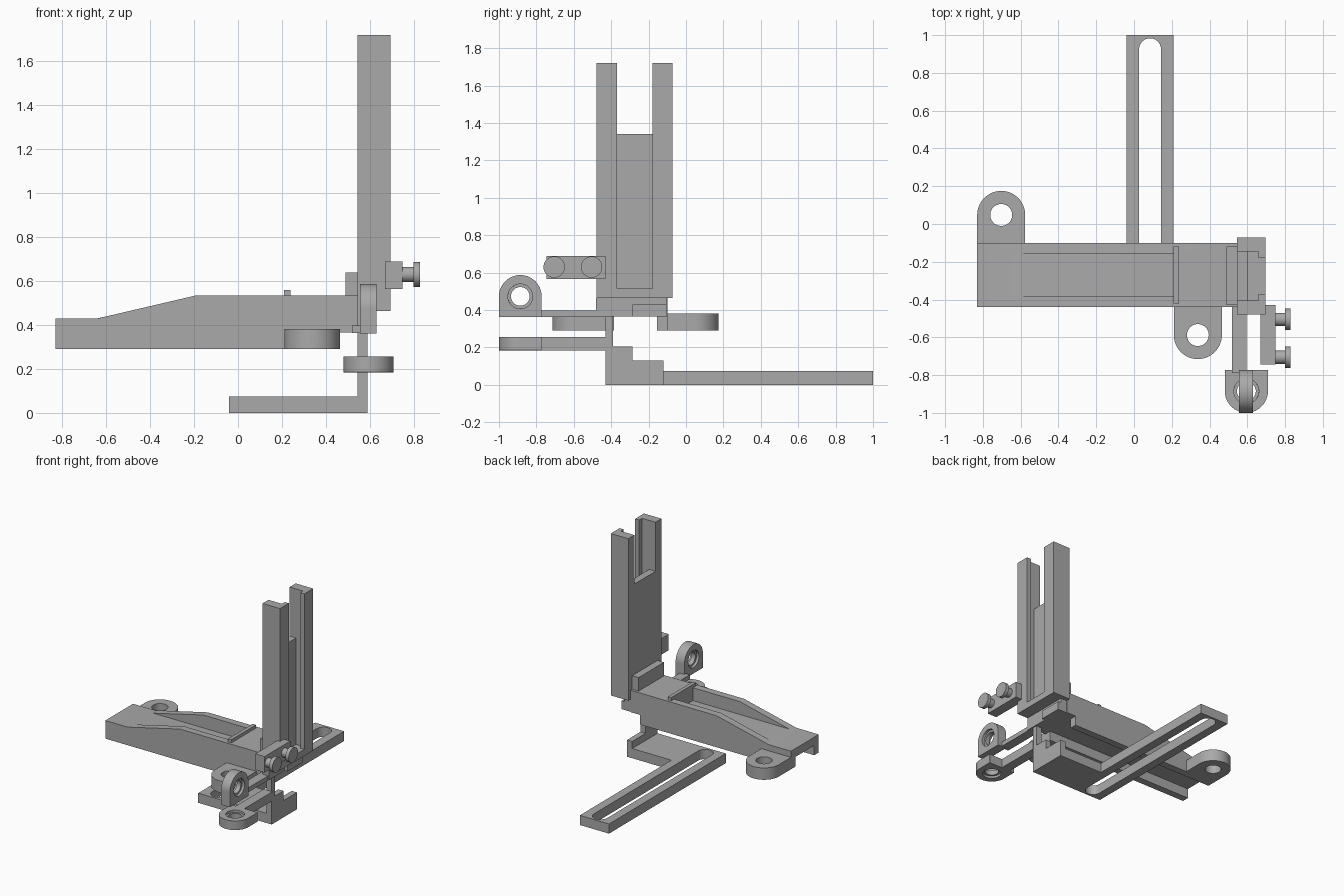
import bpy, bmesh, math

cube = bpy.data.objects.get("Cube")
if cube:
    bpy.data.objects.remove(cube, do_unlink=True)

grey = bpy.data.materials.new("plain grey")
grey.use_nodes = True
COLOUR = (0.4, 0.4, 0.4, 1)
grey.diffuse_color = COLOUR
grey.node_tree.nodes["Principled BSDF"].inputs["Base Color"].default_value = COLOUR

AXES = {
    "XY": lambda a, b, c: (a, b, c),
    "XZ": lambda a, b, c: (a, c, b),
    "YZ": lambda a, b, c: (c, a, b),
}


def plate(name, loops, low, high, plane="XY", bevel=0):
    """Extrude closed outlines (first is the rim, the others are holes)."""
    curve = bpy.data.curves.new(name, "CURVE")
    curve.dimensions = "2D"
    curve.fill_mode = "BOTH"
    curve.extrude = (high - low) / 2
    for loop in loops:
        spline = curve.splines.new("POLY")
        spline.points.add(len(loop) - 1)
        for point, (a, b) in zip(spline.points, loop):
            point.co = (a, b, 0, 1)
        spline.use_cyclic_u = True
    temp = bpy.data.objects.new(name + " outline", curve)
    bpy.context.scene.collection.objects.link(temp)
    depsgraph = bpy.context.evaluated_depsgraph_get()
    mesh = bpy.data.meshes.new_from_object(temp.evaluated_get(depsgraph))
    bpy.data.objects.remove(temp, do_unlink=True)

    bm = bmesh.new()
    bm.from_mesh(mesh)
    bmesh.ops.remove_doubles(bm, verts=bm.verts, dist=1e-5)
    middle = (low + high) / 2
    for v in bm.verts:
        v.co = AXES[plane](v.co.x, v.co.y, v.co.z + middle)
    bmesh.ops.recalc_face_normals(bm, faces=bm.faces)
    bm.to_mesh(mesh)
    bm.free()
    mesh.materials.clear()
    mesh.materials.append(grey)
    obj = bpy.data.objects.new(name, mesh)
    bpy.context.scene.collection.objects.link(obj)
    if bevel:
        mod = obj.modifiers.new("soft rim", "BEVEL")
        mod.width = bevel
        mod.segments = 3
        mod.limit_method = "ANGLE"
    bpy.ops.object.select_all(action="DESELECT")
    obj.select_set(True)
    bpy.context.view_layer.objects.active = obj
    bpy.ops.object.shade_smooth_by_angle(angle=math.radians(30))
    return obj


def box(name, x, y, z):
    corners = [(x[0], y[0]), (x[1], y[0]), (x[1], y[1]), (x[0], y[1])]
    return plate(name, [corners], *z)


def arc(cx, cy, r, start=0, sweep=360, steps=40):
    count = steps if sweep == 360 else steps + 1
    angles = [math.radians(start + sweep * i / steps) for i in range(count)]
    return [(cx + r * math.cos(t), cy + r * math.sin(t)) for t in angles]


def tongue(cx, cy, r, root, side):
    """Half round end with straight sides back to root; side is +1 or -1."""
    ends = [(cx - side * r, root), (cx + side * r, root)]
    return arc(cx, cy, r, 0 if side > 0 else 180, 180) + ends


# Sloped base: two side rails and a lower, recessed deck between them
SLOPE = [(-0.19, 0.535), (-0.64, 0.43), (-0.83, 0.43)]
rail = [(-0.83, 0.29), (0.465, 0.29), (0.465, 0.365), (0.545, 0.365), (0.545, 0.535)] + SLOPE
for name, y in (("base_rail_front", (-0.44, -0.385)), ("base_rail_back", (-0.155, -0.1))):
    plate(name, [rail], *y, "XZ")
deck = [(-0.83, 0.365), (0.545, 0.365), (0.545, 0.535), (0.21, 0.535),
        (0.21, 0.435), (-0.62, 0.435), (-0.64, 0.43), (-0.83, 0.43)]
plate("base_deck", [deck], -0.385, -0.155, "XZ")
box("deck_ridge", (0.21, 0.238), (-0.42, -0.12), (0.535, 0.56))
box("tower_stop", (0.49, 0.545), (-0.43, -0.12), (0.535, 0.64))

# Screw ears on the base
for name, x, y, root, side in (("ear_back", -0.703, 0.048, -0.105, 1),
                               ("ear_front", 0.338, -0.588, -0.435, -1)):
    plate(name, [tongue(x, y, 0.127, root, side), arc(x, y, 0.058)], 0.29, 0.382)

# Tower with a T-shaped slot facing +x
COLUMN = [(0.545, 0.203), (0.695, 0.203), (0.695, 0.095),
          (0.66, 0.095), (0.66, 0.13), (0.545, 0.13)]
MID = -0.275
for name, side in (("tower_column_front", -1), ("tower_column_back", 1)):
    plate(name, [[(x, MID + side * d) for x, d in COLUMN]], 0.465, 1.72)
box("tower_panel", (0.545, 0.6), (-0.405, -0.145), (0.465, 1.34))
box("tower_floor", (0.6, 0.695), (-0.405, -0.145), (0.465, 0.515))

# Coupling under the tower
box("tower_foot", (0.545, 0.6), (-0.48, -0.105), (0.365, 0.465))
box("foot_tab", (0.6, 0.625), (-0.285, -0.105), (0.365, 0.43))

# Clamp block with two thumb screws
box("clamp_block", (0.67, 0.75), (-0.745, -0.43), (0.565, 0.69))
for i, y in enumerate((-0.705, -0.505)):
    plate(f"screw_stem_{i}", [arc(y, 0.63, 0.035)], 0.745, 0.805, "YZ")
    plate(f"screw_head_{i}", [arc(y, 0.63, 0.057)], 0.80, 0.828, "YZ")

# Two eyelets on arms, each with a narrower inner lip
R = 0.114
plate("upper_eyelet", [tongue(-0.886, 0.473, R, 0.362, 1), arc(-0.886, 0.473, 0.066)],
      0.555, 0.63, "YZ", 0.012)
plate("upper_eyelet_lip", [arc(-0.886, 0.473, 0.07), arc(-0.886, 0.473, 0.05)],
      0.575, 0.61, "YZ")
plate("lower_eyelet", [tongue(0.595, -0.885, R, -0.772, -1), arc(0.595, -0.885, 0.066)],
      0.185, 0.256, "XY", 0.012)
plate("lower_eyelet_lip", [arc(0.595, -0.885, 0.07), arc(0.595, -0.885, 0.05)],
      0.203, 0.238)
box("upper_arm", (0.52, 0.595), (-0.79, -0.43), (0.363, 0.398))
box("lower_arm", (0.52, 0.595), (-0.785, -0.425), (0.185, 0.255))

# Stepped bracket dropping from the tower to the slotted bar
bracket = [(-0.43, 0), (-0.12, 0), (-0.12, 0.13), (-0.285, 0.13),
           (-0.285, 0.205), (-0.39, 0.205), (-0.39, 0.37), (-0.43, 0.37)]
plate("stepped_bracket", [bracket], 0.545, 0.59, "YZ")
box("cross_plate", (0.21, 0.545), (-0.43, -0.12), (0, 0.075))
bar = [(-0.04, -0.43), (0.21, -0.43), (0.21, 1), (-0.04, 1)]
slot = arc(0.085, 0.925, 0.058, 0, 180, 20) + arc(0.085, -0.355, 0.058, 180, 180, 20)
plate("slotted_bar", [bar, slot], 0, 0.075)
